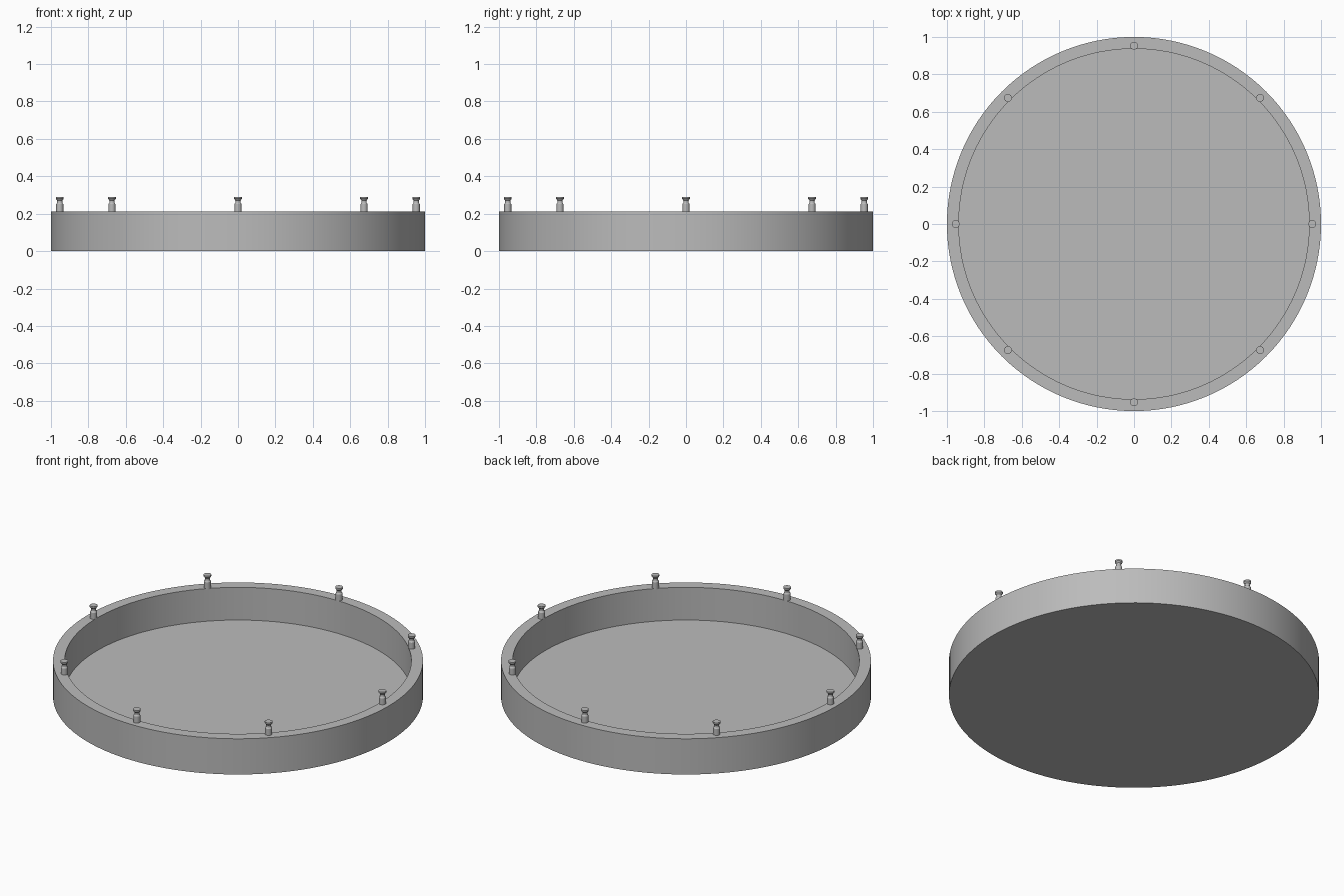
import bpy, bmesh, math

if "Cube" in bpy.data.objects:
    bpy.data.objects.remove(bpy.data.objects["Cube"])

grey = bpy.data.materials.new("plain grey")
grey.diffuse_color = (0.5, 0.5, 0.5, 1)
grey.use_nodes = True
grey.node_tree.nodes["Principled BSDF"].inputs["Base Color"].default_value = grey.diffuse_color


def lathe(name, profile, sides, location=(0, 0, 0)):
    """Revolve an (r, z) profile that starts and ends on the axis."""
    bm = bmesh.new()
    rings = []
    for r, z in profile:
        if r == 0:
            rings.append([bm.verts.new((0, 0, z))] * sides)
        else:
            rings.append([bm.verts.new((r * math.cos(2 * math.pi * i / sides),
                                        r * math.sin(2 * math.pi * i / sides), z))
                          for i in range(sides)])
    for a, b in zip(rings, rings[1:]):
        for i in range(sides):
            j = (i + 1) % sides
            bm.faces.new(list(dict.fromkeys((a[i], a[j], b[j], b[i]))))
    bmesh.ops.recalc_face_normals(bm, faces=bm.faces)
    mesh = bpy.data.meshes.new(name)
    bm.to_mesh(mesh)
    bm.free()
    mesh.materials.append(grey)
    obj = bpy.data.objects.new(name, mesh)
    obj.location = location
    bpy.context.collection.objects.link(obj)
    bpy.ops.object.select_all(action='DESELECT')
    obj.select_set(True)
    bpy.context.view_layer.objects.active = obj
    bpy.ops.object.shade_smooth_by_angle(angle=math.radians(25))
    return obj


# Shallow round tray with a thin floor and a flat rim
RIM = 0.213
lathe("tray", [(0, 0), (1, 0), (1, RIM), (0.937, RIM), (0.937, 0.018), (0, 0.018)], 128)

# Eight small necked pegs standing on the rim
peg = [(0, -0.005), (0.019, -0.005), (0.019, 0.038), (0.014, 0.046),
       (0.014, 0.058), (0.021, 0.067), (0.021, 0.076), (0, 0.076)]
for k in range(8):
    a = k * math.pi / 4
    lathe(f"peg_{k + 1}", peg, 24, (0.953 * math.cos(a), 0.953 * math.sin(a), RIM))
